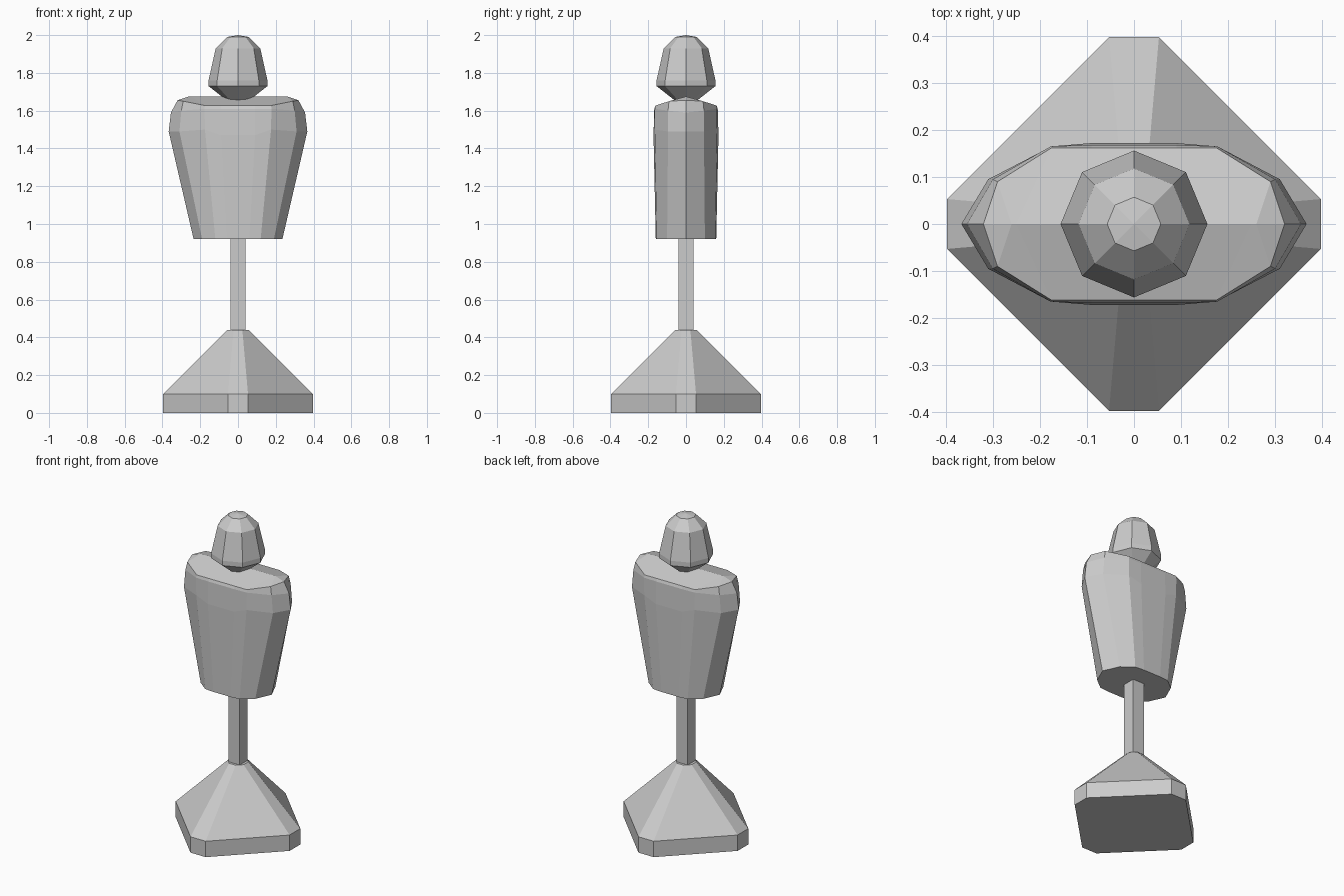
import bpy
import bmesh
from math import cos, sin, radians

cube = bpy.data.objects.get("Cube")
if cube:
    bpy.data.objects.remove(cube, do_unlink=True)

grey = bpy.data.materials.new("plain grey")
grey.use_nodes = True
colour = (0.6, 0.6, 0.6, 1)
grey.diffuse_color = colour
grey.node_tree.nodes["Principled BSDF"].inputs["Base Color"].default_value = colour


def circle(radius, z, sides, turn=0):
    """Regular ring of points."""
    angles = [radians(turn + 360 * i / sides) for i in range(sides)]
    return [(radius * cos(a), radius * sin(a), z) for a in angles]


def four_way(quarter):
    """Closed ring from one quarter, mirrored in x and y."""
    half = quarter + [(-x, y, z) for x, y, z in reversed(quarter)]
    back = [(x, -y, z) for x, y, z in reversed(half) if y > 0]
    return half + back


def loft(name, rings, cap_top=True):
    """Flat-shaded skin through rings of equal length."""
    bm = bmesh.new()
    loops = [[bm.verts.new(p) for p in ring] for ring in rings]
    for low, high in zip(loops, loops[1:]):
        for i in range(len(low)):
            j = (i + 1) % len(low)
            bm.faces.new((low[i], low[j], high[j], high[i]))
    bm.faces.new(loops[0][::-1])
    if cap_top:
        bm.faces.new(loops[-1])
    bmesh.ops.remove_doubles(bm, verts=bm.verts[:], dist=0.0005)
    bmesh.ops.recalc_face_normals(bm, faces=bm.faces[:])
    mesh = bpy.data.meshes.new(name)
    bm.to_mesh(mesh)
    bm.free()
    mesh.materials.append(grey)
    obj = bpy.data.objects.new(name, mesh)
    bpy.context.collection.objects.link(obj)
    return obj


# Base: square slab with clipped corners, tapering to a small octagon
def slab(z):
    return four_way([(0.397, 0.053, z), (0.053, 0.397, z)])


loft("base", [slab(0), slab(0.1), circle(0.06, 0.44, 8, 22.5)])

# Square post
loft("post", [circle(0.056, z, 4, 45) for z in (0.42, 0.94)])

# Torso: bottom, chest, shoulder and rim outlines, closed by a ridge
torso = [
    [(0.235, 0, 0.92), (0.19, 0.1, 0.92), (0.12, 0.155, 0.92), (0.06, 0.16, 0.92)],
    [(0.367, 0, 1.49), (0.31, 0.095, 1.49), (0.175, 0.165, 1.5), (0.09, 0.172, 1.47)],
    [(0.355, 0, 1.59), (0.3, 0.095, 1.6), (0.177, 0.165, 1.61), (0.09, 0.168, 1.61)],
    [(0.32, 0, 1.655), (0.29, 0.09, 1.65), (0.175, 0.162, 1.627), (0.09, 0.162, 1.627)],
]
rings = [four_way(q) for q in torso]
ridge_x = (0.26, 0.26, 0.25, 0.1)
rings.append([(max(-0.26, min(0.26, x)), 0, 1.675) for x in
              ridge_x + tuple(-x for x in reversed(ridge_x))
              + tuple(-x for x in ridge_x[1:]) + ridge_x[:0:-1]])
# The ring has one point at each side tip, so drop the repeated tips
rings[-1] = rings[-1][:len(rings[0])]
loft("torso", rings, cap_top=False)

# Eight-sided head with a narrow neck underneath
head = [(0.06, 1.655), (0.156, 1.73), (0.156, 1.76),
        (0.118, 1.93), (0.057, 1.99), (0.0, 2.0)]
loft("head", [circle(r, z, 8) for r, z in head], cap_top=False)
